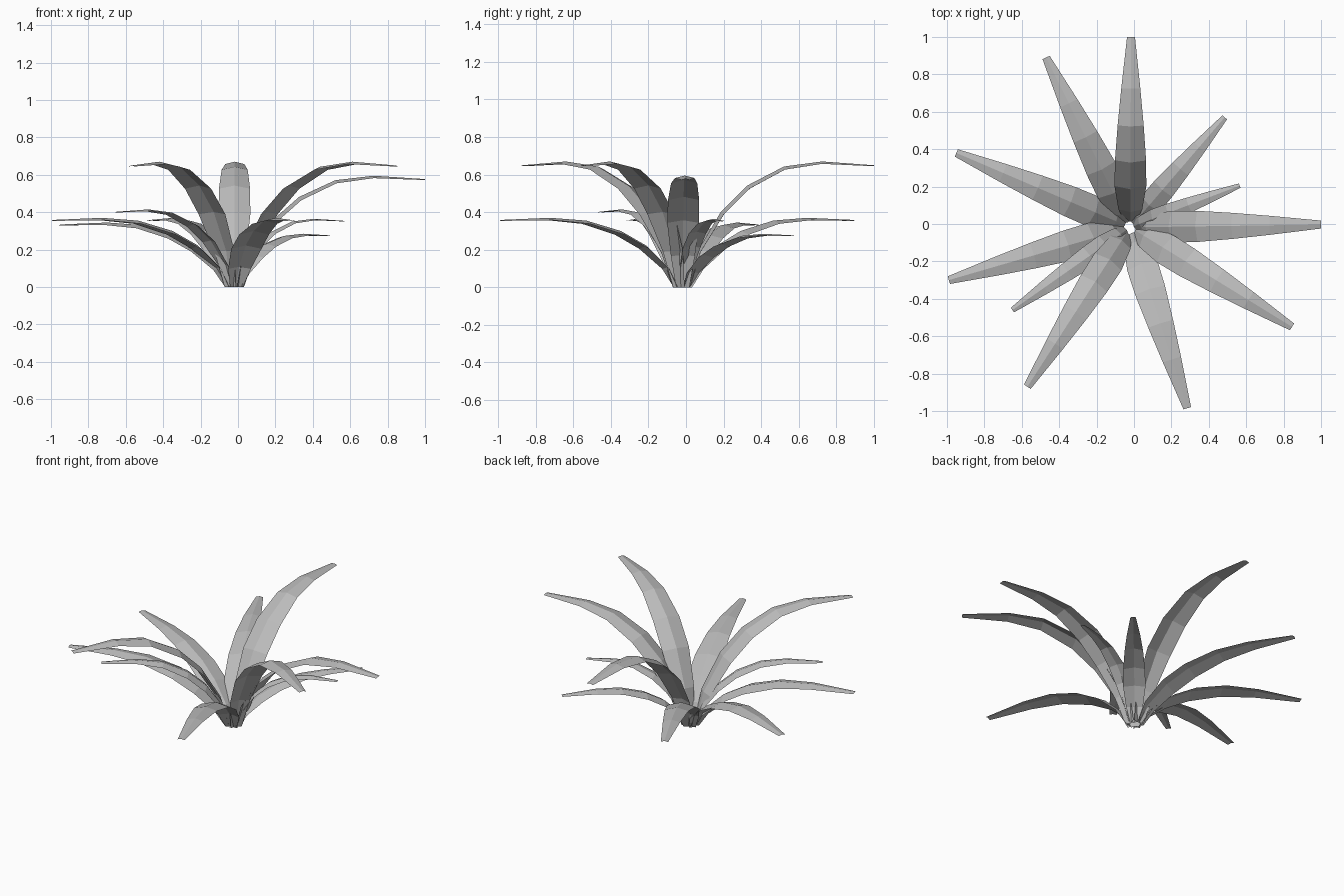
import bpy, bmesh, math
from mathutils import Vector

cube = bpy.data.objects.get("Cube")
if cube:
    bpy.data.objects.remove(cube, do_unlink=True)

# One plain grey for every leaf
leaf_grey = bpy.data.materials.new("leaf_grey")
leaf_grey.use_nodes = True
colour = (0.5, 0.5, 0.5, 1)
leaf_grey.diffuse_color = colour
leaf_grey.node_tree.nodes["Principled BSDF"].inputs["Base Color"].default_value = colour

CENTRE = Vector((-0.02, -0.018, 0))

# Arching rib: share of reach, share of height, share of full width
RIB = [(0.03, 0.0, 0.42), (0.08, 0.29, 0.75), (0.20, 0.60, 1.0),
       (0.34, 0.81, 0.98), (0.53, 0.96, 0.82), (0.73, 1.0, 0.60), (1.0, 0.97, 0.25)]


def make_leaf(name, tip_x, tip_y, height, width):
    """Ridged leaf blade that arches from the crown to its tip."""
    reach_vec = Vector((tip_x, tip_y, 0)) - CENTRE
    reach = reach_vec.length
    out = reach_vec.normalized()
    side = Vector((-out.y, out.x, 0))
    up = Vector((0, 0, 1))
    rib = [CENTRE + out * (r * reach) + up * (h * height) for r, h, w in RIB]

    bm = bmesh.new()
    rows = []
    for i, point in enumerate(rib):
        along = (rib[min(i + 1, len(rib) - 1)] - rib[max(i - 1, 0)]).normalized()
        normal = along.cross(side).normalized()
        half = RIB[i][2] * width / 2
        drop = normal * half * 0.25
        row = [point - side * half - drop, point, point + side * half - drop]
        for co in row:
            co.z = max(co.z, 0)
        rows.append([bm.verts.new(co) for co in row])
    for a, b in zip(rows, rows[1:]):
        for k in range(2):
            bm.faces.new((a[k], b[k], b[k + 1], a[k + 1]))
    bmesh.ops.recalc_face_normals(bm, faces=bm.faces)
    # Upper side faces the sky
    if sum(f.normal.z for f in bm.faces) < 0:
        bmesh.ops.reverse_faces(bm, faces=bm.faces)
    mesh = bpy.data.meshes.new(name)
    bm.to_mesh(mesh)
    bm.free()
    mesh.materials.append(leaf_grey)
    leaf = bpy.data.objects.new(name, mesh)
    bpy.context.collection.objects.link(leaf)


# Tall leaves
make_leaf("tall_leaf_back", -0.016, 1.0, 0.67, 0.17)
make_leaf("tall_leaf_front_right", -0.57, -0.87, 0.67, 0.17)
make_leaf("tall_leaf_front_left", 0.845, -0.55, 0.67, 0.17)
make_leaf("tall_leaf_left", 1.0, -0.003, 0.595, 0.17)
# Low spreading leaves
make_leaf("low_leaf_back_right", -0.47, 0.89, 0.37, 0.17)
make_leaf("low_leaf_right_back", -0.95, 0.38, 0.345, 0.17)
make_leaf("low_leaf_right_front", -0.99, -0.30, 0.37, 0.17)
make_leaf("low_leaf_front", 0.285, -0.985, 0.37, 0.17)
# Short leaves
make_leaf("short_leaf_right", -0.65, -0.46, 0.415, 0.12)
make_leaf("short_leaf_left", 0.565, 0.205, 0.365, 0.10)
make_leaf("short_leaf_back_left", 0.485, 0.57, 0.285, 0.13)
